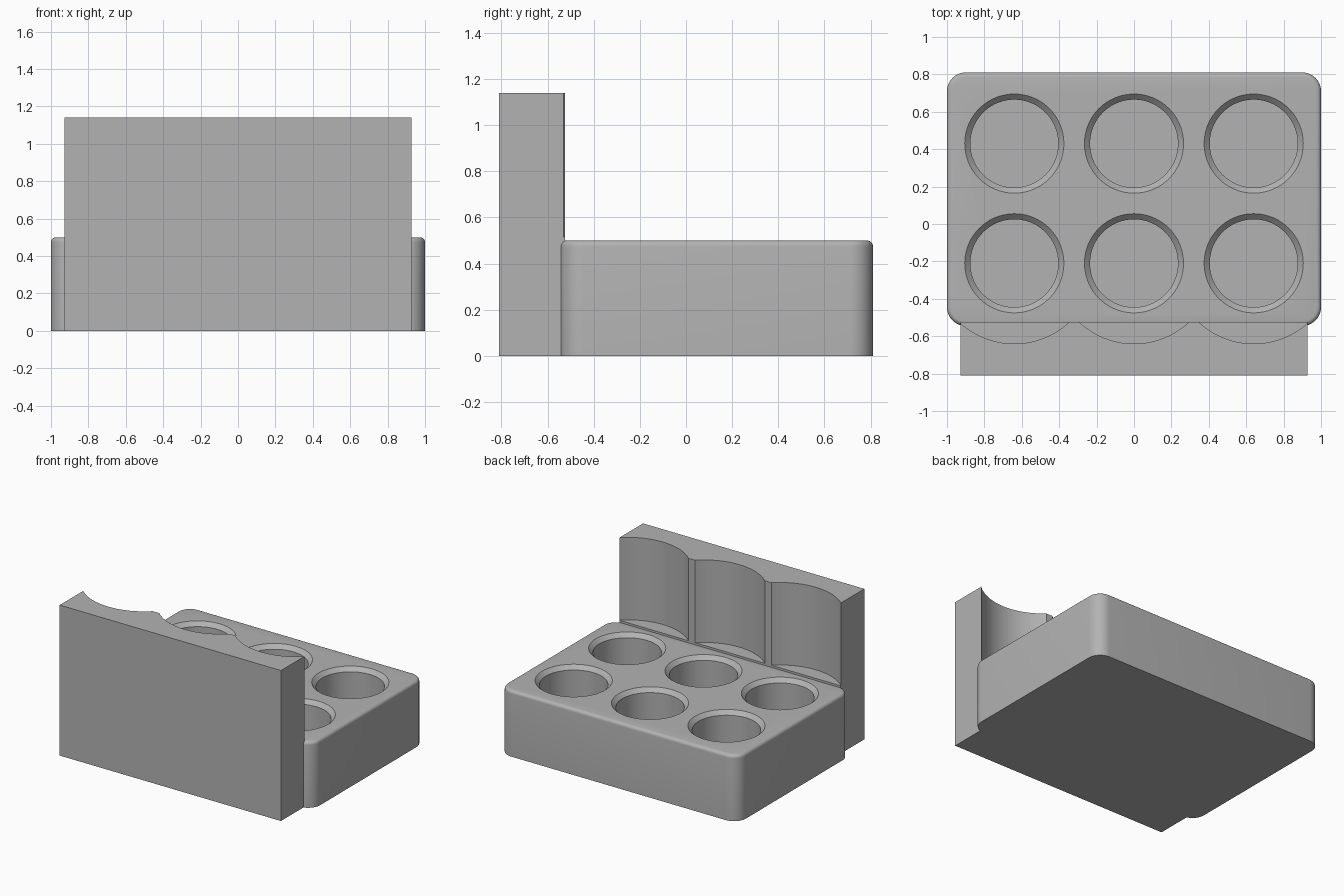
import bpy, bmesh, math
from mathutils import Matrix

cube = bpy.data.objects.get("Cube")
if cube:
    bpy.data.objects.remove(cube, do_unlink=True)

grey = bpy.data.materials.new("plain grey")
grey.use_nodes = True
grey.diffuse_color = (0.45, 0.45, 0.45, 1)
grey.node_tree.nodes["Principled BSDF"].inputs["Base Color"].default_value = grey.diffuse_color

COLUMNS = (-0.64, 0, 0.64)
ROWS = (-0.21, 0.43)
TOP = 0.5


def finish(name, bm):
    mesh = bpy.data.meshes.new(name)
    bmesh.ops.recalc_face_normals(bm, faces=bm.faces)
    bm.to_mesh(mesh)
    bm.free()
    mesh.materials.append(grey)
    ob = bpy.data.objects.new(name, mesh)
    bpy.context.collection.objects.link(ob)
    return ob


def box(bm, x, y0, y1, z0, z1):
    m = Matrix.Translation((0, (y0 + y1) / 2, (z0 + z1) / 2))
    m = m @ Matrix.Diagonal((2 * x, y1 - y0, z1 - z0, 1))
    bmesh.ops.create_cube(bm, size=1, matrix=m)


def lathe(bm, x, y, profile, sides=96):
    """Closed round solid from (radius, height) pairs, bottom to top."""
    rings = []
    for r, z in profile:
        rings.append([bm.verts.new((x + r * math.cos(i * math.tau / sides),
                                    y + r * math.sin(i * math.tau / sides), z))
                      for i in range(sides)])
    for a, b in zip(rings, rings[1:]):
        for i in range(sides):
            j = (i + 1) % sides
            bm.faces.new((a[i], a[j], b[j], b[i]))
    bm.faces.new(rings[0][::-1])
    bm.faces.new(rings[-1])


def cut(target, cutter):
    mod = target.modifiers.new("cut", 'BOOLEAN')
    mod.operation = 'DIFFERENCE'
    mod.solver = 'EXACT'
    mod.object = cutter
    bpy.ops.object.select_all(action='DESELECT')
    bpy.context.view_layer.objects.active = target
    target.select_set(True)
    bpy.ops.object.modifier_apply(modifier=mod.name)
    bpy.data.objects.remove(cutter, do_unlink=True)
    bpy.ops.object.shade_smooth_by_angle(angle=math.radians(30))


# Holder block: rounded upright corners, then a small round along the top rim
bm = bmesh.new()
box(bm, 1, -0.545, 0.81, 0, TOP)
upright = [e for e in bm.edges if abs(e.verts[0].co.z - e.verts[1].co.z) > 0.1]
bmesh.ops.bevel(bm, geom=upright, offset=0.1, segments=10, profile=0.5, affect='EDGES')
rim = [e for e in bm.edges if all(v.co.z > TOP - 0.001 for v in e.verts)]
bmesh.ops.bevel(bm, geom=rim, offset=0.025, segments=5, profile=0.5, affect='EDGES')
block = finish("holder_block", bm)

# Six round pockets with chamfered mouths
bm = bmesh.new()
for px in COLUMNS:
    for py in ROWS:
        lathe(bm, px, py, [(0.235, 0.05), (0.235, TOP - 0.03),
                           (0.265, TOP), (0.265, TOP + 0.1)])
cut(block, finish("pocket_cutter", bm))

# Tall panel with three scoops concentric with the nearest pockets
bm = bmesh.new()
box(bm, 0.927, -0.81, -0.525, 0, 1.14)
panel = finish("tall_panel", bm)
for px in COLUMNS:
    bm = bmesh.new()
    lathe(bm, px, ROWS[0], [(0.43, TOP + 0.015), (0.43, 1.3)], 128)
    cut(panel, finish("scoop_cutter", bm))
